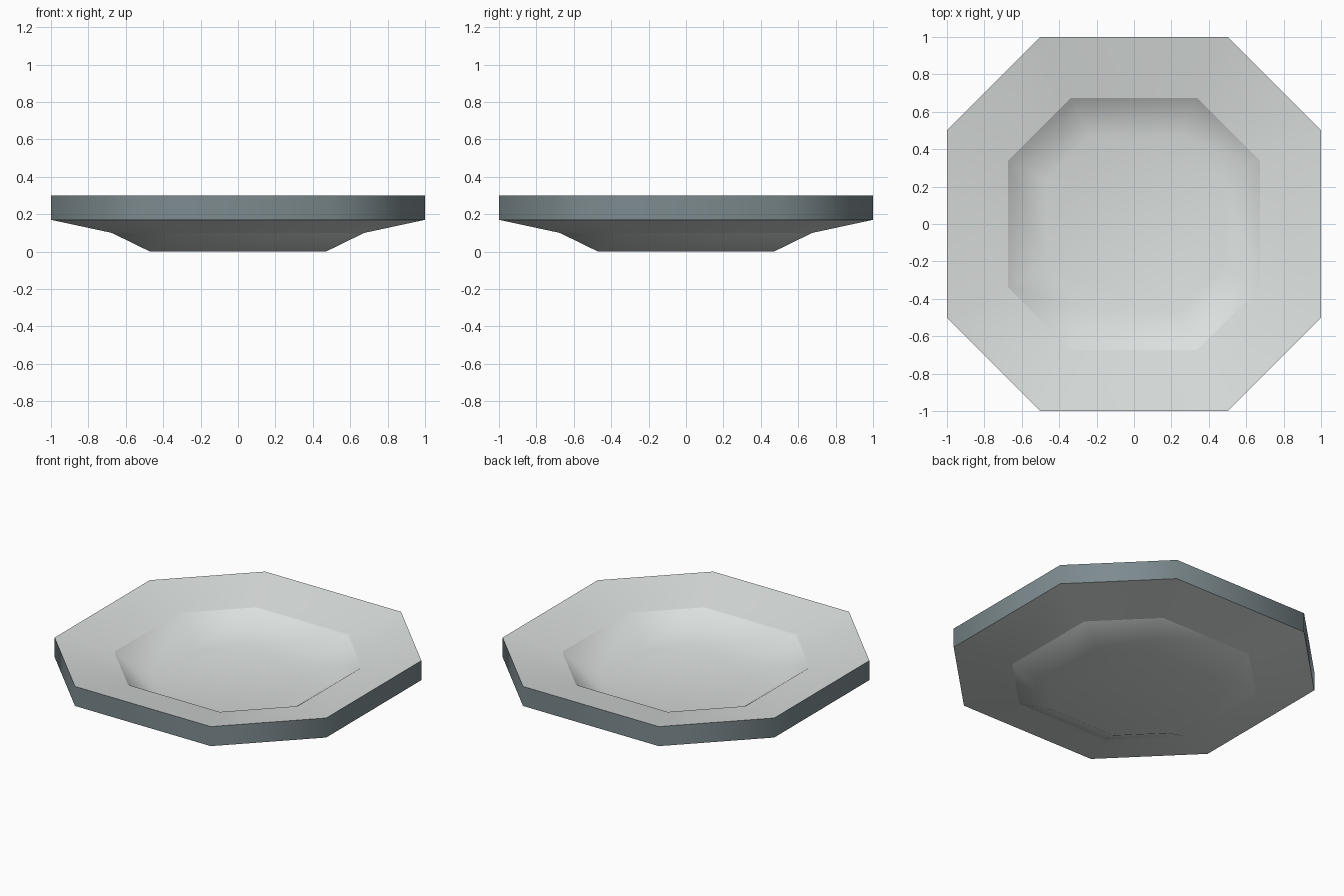
import bpy, bmesh

if "Cube" in bpy.data.objects:
    bpy.data.objects.remove(bpy.data.objects["Cube"])


def colour(name, rgb):
    m = bpy.data.materials.new(name)
    m.diffuse_color = (*rgb, 1)
    m.use_nodes = True
    m.node_tree.nodes["Principled BSDF"].inputs["Base Color"].default_value = m.diffuse_color
    return m


def octagon(bm, r, z):
    """Square of half-width r with corners cut at half of r."""
    h = r / 2
    pts = [(r, -h), (r, h), (h, r), (-h, r), (-r, h), (-r, -h), (-h, -r), (h, -r)]
    return [bm.verts.new((x, y, z)) for x, y in pts]


# Profile from underside centre outwards, over the rim and into the well
profile = [(0.47, 0.0), (0.675, 0.10), (1.0, 0.17),
           (1.0, 0.30), (0.675, 0.23), (0.47, 0.08)]
crease_rings = (1, 2, 3, 4)

bm = bmesh.new()
rings = [octagon(bm, r, z) for r, z in profile]
for k, (a, b) in enumerate(zip(rings, rings[1:])):
    for i in range(8):
        j = (i + 1) % 8
        f = bm.faces.new((a[i], a[j], b[j], b[i]))
        f.material_index = 1 if k == 2 else 0  # darker outer edge band

# Foot and well floor
bm.faces.new(list(reversed(rings[0])))
bm.faces.new(rings[-1])
bmesh.ops.recalc_face_normals(bm, faces=bm.faces)

# Smooth shading with crisp rim and well edges
for f in bm.faces:
    f.smooth = True
for k in crease_rings:
    for i in range(8):
        bm.edges.get((rings[k][i], rings[k][(i + 1) % 8])).smooth = False

mesh = bpy.data.meshes.new("plate")
bm.to_mesh(mesh)
bm.free()
mesh.materials.append(colour("pale grey", (0.71, 0.745, 0.735)))
mesh.materials.append(colour("slate edge", (0.205, 0.258, 0.275)))
plate = bpy.data.objects.new("plate", mesh)
bpy.context.collection.objects.link(plate)

# Keep the large floor and foot flat-looking under smooth shading
wn = plate.modifiers.new("flat_floor", 'WEIGHTED_NORMAL')
wn.keep_sharp = True
